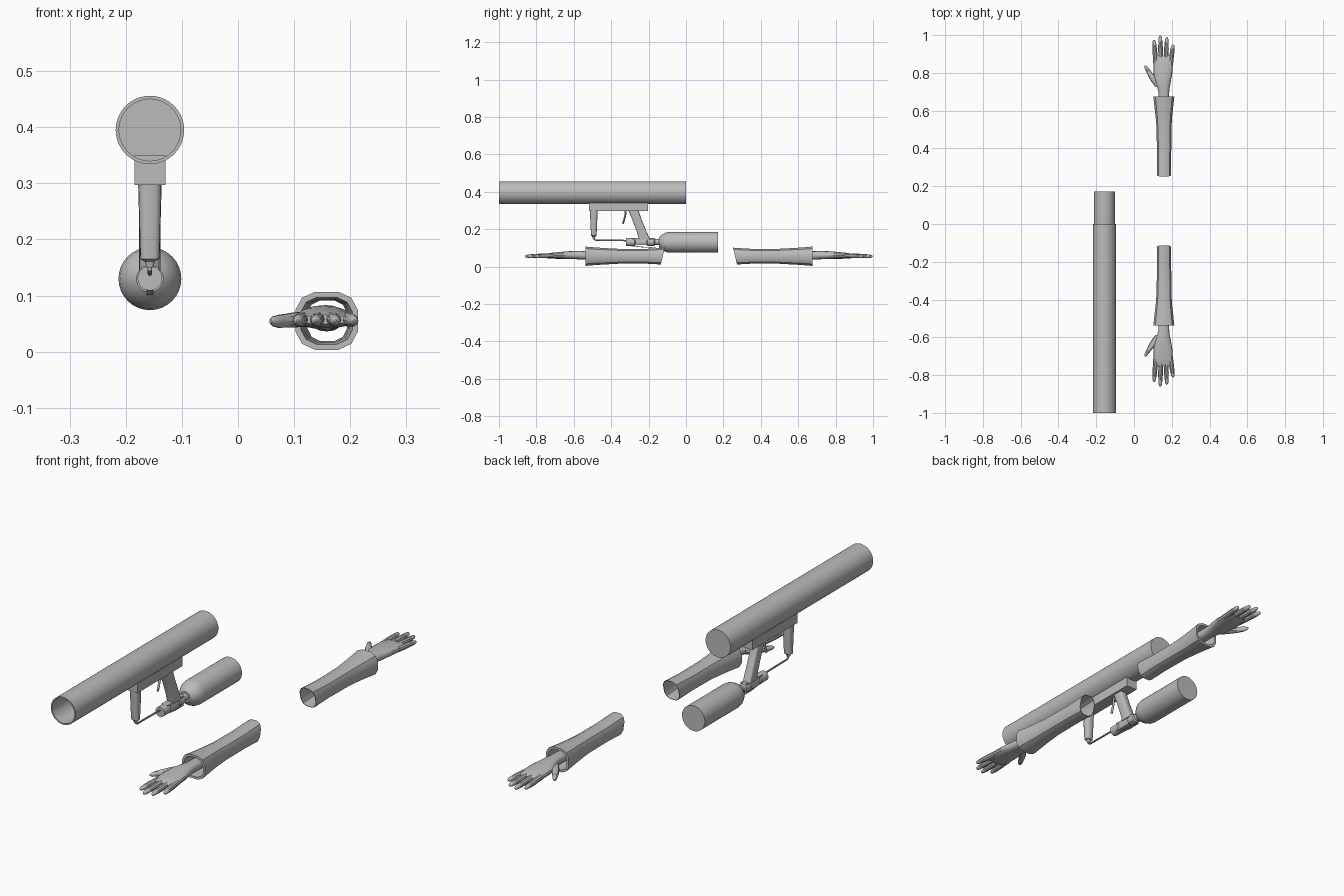
import bpy, bmesh, math
from mathutils import Vector

if "Cube" in bpy.data.objects:
    bpy.data.objects.remove(bpy.data.objects["Cube"])

X, Y, Z = Vector((1, 0, 0)), Vector((0, 1, 0)), Vector((0, 0, 1))
CX = -0.157          # centre line of the launcher
grey = bpy.data.materials.new("grey")
grey.diffuse_color = (0.5, 0.5, 0.5, 1)
grey.use_nodes = True
grey.node_tree.nodes["Principled BSDF"].inputs["Base Color"].default_value = grey.diffuse_color


def loft(name, stations, n=24, u=X, v=Z, power=2, ring=False, turn=0.0):
    """Skin through (centre, half width, half height) sections; ring joins last to first."""
    bm = bmesh.new()
    rows = []
    for c, a, b in stations:
        row = []
        for i in range(n):
            t = 2 * math.pi * (i + turn) / n
            p = [math.copysign(abs(k) ** (2 / power), k) for k in (math.cos(t), math.sin(t))]
            row.append(bm.verts.new(Vector(c) + u * a * p[0] + v * b * p[1]))
        rows.append(row)
    pairs = list(zip(rows, rows[1:]))
    if ring:
        pairs.append((rows[-1], rows[0]))
    else:
        bm.faces.new(rows[0])
        bm.faces.new(rows[-1])
    for r, s in pairs:
        for i in range(n):
            j = (i + 1) % n
            bm.faces.new((r[i], r[j], s[j], s[i]))
    bmesh.ops.recalc_face_normals(bm, faces=bm.faces)
    me = bpy.data.meshes.new(name)
    bm.to_mesh(me)
    bm.free()
    me.materials.append(grey)
    ob = bpy.data.objects.new(name, me)
    bpy.context.collection.objects.link(ob)
    bpy.ops.object.select_all(action='DESELECT')
    ob.select_set(True)
    bpy.context.view_layer.objects.active = ob
    bpy.ops.object.shade_smooth_by_angle(angle=math.radians(35))
    return ob


def turned(name, z, profile, n=32):
    """Round part along y from (y, radius) points."""
    return loft(name, [((CX, y, z), r, r) for y, r in profile], n)


def box(name, stations, v):
    """Four sided part from (centre, half width, half depth) sections."""
    return loft(name, stations, 4, X, v, 1000, turn=0.5)


def rod(name, pts, r, n=8):
    """Thin bent rod in the yz plane."""
    st = []
    for i, p in enumerate(pts):
        d = Vector(pts[min(i + 1, len(pts) - 1)]) - Vector(pts[max(i - 1, 0)])
        st.append((p, d.normalized().cross(X)))
    bm_st = [((CX, p[1], p[2]), r, r) for p, _ in st]
    ob = loft(name, bm_st, n)
    # tilt each section square to the path
    for k, (p, side) in enumerate(st):
        for i in range(n):
            t = 2 * math.pi * i / n
            ob.data.vertices[k * n + i].co = Vector(p) + X * r * math.cos(t) + side * r * math.sin(t)
    bm = bmesh.new()
    bm.from_mesh(ob.data)
    bmesh.ops.recalc_face_normals(bm, faces=bm.faces)
    bm.to_mesh(ob.data)
    bm.free()
    return ob


# launcher tube, open at the front and closed at the back
turned("launch_tube", 0.395, [(0, 0.061), (-1, 0.061), (-1, 0.055), (-0.01, 0.055)], 40)

# mounting rail
box("rail", [((CX, -0.36, 0.297), 0.0275, 0.158), ((CX, -0.36, 0.35), 0.0275, 0.158)], Y)

# front grip, with a stepped nozzle below
loft("front_grip", [((CX, -0.493, z), a, b) for z, a, b in (
    (0.30, 0.021, 0.021), (0.19, 0.018, 0.016), (0.165, 0.017, 0.014),
    (0.161, 0.009, 0.009), (0.150, 0.006, 0.006))], 16, X, Y, 3)

# gas line to the valve
rod("gas_line", [(CX, -0.493, 0.158), (CX, -0.491, 0.146), (CX, -0.482, 0.141), (CX, -0.31, 0.139)], 0.004)

# rear grip
loft("rear_grip", [((CX, y, z), 0.019, b) for y, z, b in (
    (-0.281, 0.30, 0.027), (-0.262, 0.25, 0.025), (-0.238, 0.19, 0.026),
    (-0.222, 0.145, 0.03))], 16, X, Y, 5)

# trigger
rod("trigger", [(CX, -0.322, 0.30), (CX, -0.325, 0.272), (CX, -0.331, 0.25), (CX, -0.338, 0.229)], 0.005)

# valve, lever and gas bottle
turned("valve", 0.131, [(-0.322, 0.022), (-0.275, 0.022), (-0.27, 0.017), (-0.21, 0.017),
                        (-0.205, 0.021), (-0.17, 0.021), (-0.165, 0.016), (-0.12, 0.016)], 24)
box("valve_body", [((CX, -0.29, 0.133), 0.015, 0.019), ((CX, -0.18, 0.133), 0.015, 0.019)], Z)
box("valve_lever", [((CX, -0.295, 0.111), 0.006, 0.002), ((CX, -0.22, 0.103), 0.006, 0.002),
                    ((CX, -0.16, 0.101), 0.004, 0.001)], Z)
turned("gas_bottle", 0.130, [(-0.145, 0.024), (-0.138, 0.033), (-0.122, 0.045), (-0.105, 0.053),
                             (-0.085, 0.056), (0.172, 0.056)], 32)


def arm(tag, s):
    """Sleeve and hand, described pointing to +y; s = -1 mirrors it to the front."""
    def at(x, y, z):
        return (x, 0.069 + s * (y - 0.069), z)

    # hollow sleeve, flared at the cuff: y, centre x, centre z, half sizes
    outer = [(0.262, 0.159, 0.056, 0.039, 0.046), (0.36, 0.159, 0.055, 0.039, 0.040),
             (0.50, 0.159, 0.055, 0.040, 0.041), (0.57, 0.158, 0.055, 0.045, 0.045),
             (0.62, 0.158, 0.055, 0.051, 0.048), (0.675, 0.158, 0.055, 0.057, 0.053)]
    skin = [(at(x, y, z), a, b) for y, x, z, a, b in outer]
    lining = [(at(x, y, z), a - k, b - k) for (y, x, z, a, b), k in
              zip(reversed(outer), (0.010, 0.009, 0.006, 0.004, 0.003, 0.002))]
    sleeve = loft("sleeve_" + tag, skin + lining, 12, power=2.7, ring=True, turn=0.5)
    # slant the elbow opening
    for k in (0, 11):
        for vert in sleeve.data.vertices[k * 12:k * 12 + 12]:
            vert.co.y -= s * (vert.co.z - 0.056) * 0.24

    # wrist and palm
    loft("palm_" + tag, [(at(x, y, z), a, b) for y, x, z, a, b in (
        (0.58, 0.158, 0.058, 0.027, 0.022), (0.69, 0.158, 0.060, 0.028, 0.022),
        (0.72, 0.156, 0.061, 0.032, 0.022), (0.76, 0.153, 0.061, 0.043, 0.021),
        (0.80, 0.153, 0.060, 0.050, 0.019), (0.85, 0.154, 0.058, 0.052, 0.016),
        (0.88, 0.155, 0.057, 0.050, 0.013), (0.892, 0.155, 0.057, 0.044, 0.008))],
        16, power=2.4)

    # fingers: base x, base y, tip x, tip y
    for label, bx, by, tx, ty in (("index", 0.115, 0.85, 0.106, 0.975),
                                  ("middle", 0.142, 0.86, 0.139, 0.999),
                                  ("ring", 0.169, 0.86, 0.174, 0.989),
                                  ("little", 0.193, 0.84, 0.207, 0.950)):
        loft(f"{label}_finger_{tag}", [
            (at(bx + (tx - bx) * t, by + (ty - by) * t, 0.058 - 0.003 * t), r, r)
            for t, r in ((0, 0.013), (0.3, 0.0125), (0.5, 0.0125), (0.75, 0.011),
                         (0.9, 0.009), (0.97, 0.006), (1, 0.002))], 10)

    # thumb, swung outwards
    side = Vector((0.82, s * 0.57, 0))
    loft("thumb_" + tag, [(at(x, y, z), a, b) for x, y, z, a, b in (
        (0.130, 0.735, 0.058, 0.018, 0.015), (0.106, 0.765, 0.057, 0.018, 0.014),
        (0.087, 0.79, 0.055, 0.014, 0.013), (0.073, 0.813, 0.054, 0.011, 0.012),
        (0.063, 0.830, 0.054, 0.008, 0.009), (0.058, 0.839, 0.054, 0.003, 0.003))],
        10, u=side)


arm("rear", 1)
arm("front", -1)
